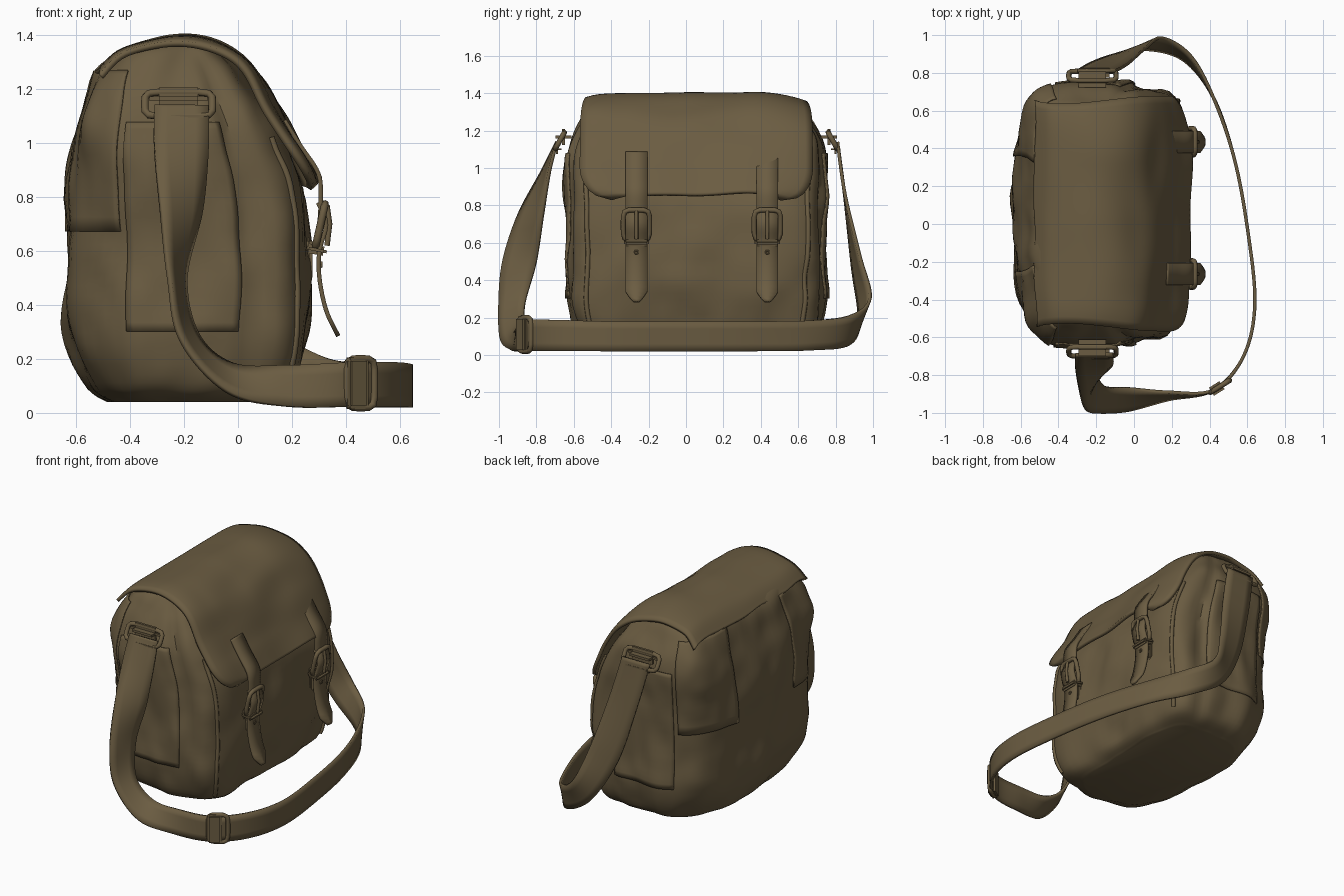
import bpy, bmesh, math
from mathutils import Vector, Matrix, noise

if "Cube" in bpy.data.objects:
    bpy.data.objects.remove(bpy.data.objects["Cube"])

canvas = bpy.data.materials.new("olive_brown_canvas")
canvas.use_nodes = True
canvas.diffuse_color = (0.147, 0.108, 0.054, 1)
canvas.node_tree.nodes["Principled BSDF"].inputs["Base Color"].default_value = canvas.diffuse_color
canvas.node_tree.nodes["Principled BSDF"].inputs["Roughness"].default_value = 0.9
MID = 0.055  # bag centre along y
SIDES = (-1, 1)


def spline(keys, t):
    """Catmull-Rom value through keys, t in 0..1."""
    n = len(keys) - 1
    i = min(int(t * n), n - 1)
    f = t * n - i
    a, b, c, d = (Vector(keys[min(max(i + k, 0), n)]) for k in (-1, 0, 1, 2))
    return b + 0.5 * f * ((c - a) + f * (2 * a - 5 * b + 4 * c - d + f * (3 * (b - c) + d - a)))


def link(name, bm, thickness=0):
    mesh = bpy.data.meshes.new(name)
    bmesh.ops.recalc_face_normals(bm, faces=bm.faces)
    bm.to_mesh(mesh)
    bm.free()
    mesh.materials.append(canvas)
    ob = bpy.data.objects.new(name, mesh)
    bpy.context.collection.objects.link(ob)
    if thickness:
        mod = ob.modifiers.new("thickness", "SOLIDIFY")
        mod.thickness, mod.offset = thickness, 0


def sheet(name, rows, closed=False, caps=False, thickness=0):
    """Skin rows of points."""
    bm = bmesh.new()
    vs = [[bm.verts.new(p) for p in row] for row in rows]
    for r, s in zip(vs, vs[1:]):
        for j in range(len(r) - (not closed)):
            k = (j + 1) % len(r)
            bm.faces.new((r[j], r[k], s[k], s[j]))
    if caps:
        bm.faces.new(vs[0])
        bm.faces.new(vs[-1])
    link(name, bm, thickness)


def box(name, centre, size, turn=0, tilt=0, bevel=0.012):
    bm = bmesh.new()
    bmesh.ops.create_cube(bm, size=1, matrix=Matrix.Diagonal((*size, 1)))
    bmesh.ops.bevel(bm, geom=bm.edges[:], offset=bevel, segments=2, affect="EDGES")
    bm.transform(Matrix.Translation(centre) @ Matrix.Rotation(turn, 4, "Z") @ Matrix.Rotation(tilt, 4, "Y"))
    link(name, bm)


def tube(name, points, radius, closed=False):
    data = bpy.data.curves.new(name, "CURVE")
    data.dimensions = "3D"
    data.bevel_depth, data.bevel_resolution = radius, 2
    data.use_fill_caps = True
    sp = data.splines.new("POLY")
    sp.points.add(len(points) - 1)
    for p, co in zip(sp.points, points):
        p.co = (*co, 1)
    sp.use_cyclic_u = closed
    data.materials.append(canvas)
    ob = bpy.data.objects.new(name, data)
    bpy.context.collection.objects.link(ob)


def ring(name, centre, u, v, radius):
    """Rounded rectangular wire frame spanned by half-axes u and v."""
    pts = []
    for i in range(24):
        c, s = math.cos(math.tau * i / 24), math.sin(math.tau * i / 24)
        r = (abs(c) ** 6 + abs(s) ** 6) ** (-1 / 6)
        pts.append(Vector(centre) + Vector(u) * c * r + Vector(v) * s * r)
    tube(name, pts, radius, True)


# Bag body: height, back x, front x, half width
LEVELS = [(0.04, -0.48, 0.12, 0.52), (0.1, -0.56, 0.2, 0.63), (0.3, -0.635, 0.25, 0.685),
          (0.5, -0.645, 0.262, 0.685), (0.8, -0.63, 0.238, 0.685), (1.0, -0.605, 0.165, 0.69),
          (1.15, -0.565, 0.09, 0.665), (1.27, -0.515, 0.01, 0.6), (1.34, -0.42, -0.07, 0.55),
          (1.37, -0.33, -0.13, 0.5)]


def body_point(a, t, out=0):
    z, back, front, half = spline(LEVELS, t)
    c, s = math.cos(a), math.sin(a)
    # the back corners grow squarer towards the top
    n = 3 + 5 * max(0, z - 0.7) if c < 0 else 6
    r = (abs(c) ** n + abs(s) ** n) ** (-1 / n)
    p = Vector(((back + front) / 2 + c * r * (front - back) / 2, MID + s * r * half, z))
    # soft creases plus the sunken gusset fold on both ends
    puff = out + 0.03 * noise.noise(Vector((p.x * 5, p.y * 4, p.z * 3)))
    puff += 0.012 * noise.noise(Vector((p.x * 11, p.y * 9, p.z * 7)))
    puff -= 0.04 * math.exp(-((c - 0.5) / 0.1) ** 2) * math.sin(math.pi * min(t * 1.1, 1))
    return p + Vector((c, s, 0)) * puff


def level_at(z):
    return min((i / 300 for i in range(301)), key=lambda t: abs(spline(LEVELS, t)[0] - z))


def patch(name, start, stop, bottom, top, side):
    """Thin cloth panel lying on the body between two angles and two heights."""
    low, high = level_at(bottom), level_at(top)
    sheet(name, [[body_point(side * math.radians(start + (stop - start) * j / 16), low + (high - low) * i / 20, 0.006)
                  for j in range(17)] for i in range(21)], thickness=0.008)


N = 96
sheet("bag_body", [[body_point(math.tau * j / N, i / 50) for j in range(N)] for i in range(51)],
      closed=True, caps=True)

# Back corner patches, end panels and front panel piping
for side in SIDES:
    patch("back_corner_patch", 120, 156, 0.67, 1.27, side)
    patch("end_panel", 66, 117, 0.3, 1.08, side)
    tube("front_seam", [body_point(side * math.radians(43), 0.12 + 0.45 * i / 30) for i in range(31)], 0.013)

# Flap wrapping over the top and hanging in front
FLAP = [(-0.52, 1.26), (-0.43, 1.34), (-0.25, 1.385), (-0.08, 1.36), (0.04, 1.28),
        (0.13, 1.14), (0.22, 0.99), (0.295, 0.86)]
rows = []
for i in range(49):
    t = i / 48
    x, z = spline(FLAP, t)
    k = min(1, max(0, (t - 0.83) / 0.17))
    half = 0.62 - 0.17 * (1 - math.sqrt(1 - k * k)) - 0.04 * math.exp(-((t - 0.2) / 0.25) ** 2)
    row = []
    for j in range(33):
        v = j / 16 - 1
        y = MID + v * half
        w = 0.022 * noise.noise(Vector((x * 4, y * 3, z * 4)))
        row.append((x + w - 0.03 * v ** 8 * t, y, z + w - 0.025 * v ** 8))
    rows.append(row)
sheet("flap", rows, thickness=0.022)

# Two closing straps with buckles
UPPER = [(0.16, 1.085), (0.22, 0.99), (0.285, 0.89), (0.295, 0.8), (0.29, 0.7)]
TAIL = [(0.285, 0.78), (0.315, 0.7), (0.29, 0.6), (0.29, 0.5), (0.315, 0.38), (0.36, 0.285)]
for y in (MID - 0.32, MID + 0.38):
    for name, path in (("closing_strap", UPPER), ("strap_tail", TAIL)):
        rows = []
        for i in range(25):
            x, z = spline(path, i / 24)
            tip = max(0, (i - 21) / 3) if path is TAIL else 0
            w = 0.058 * (1 - 0.75 * tip)
            rows.append([(x + 0.012, y + w * k, z) for k in (-1, 0, 1)])
        sheet(name, rows, thickness=0.016)
    ring("buckle_frame", (0.305, y, 0.695), (0, 0.07, 0), (0.018, 0, 0.08), 0.014)
    tube("buckle_prong", [(0.33, y, 0.77), (0.34, y, 0.7), (0.33, y, 0.62)], 0.01)
    box("buckle_keeper", (0.29, y, 0.605), (0.08, 0.135, 0.035), tilt=0.2)
    box("buckle_mount", (0.262, y, 0.57), (0.03, 0.1, 0.16))
    for z in (0.55, 0.46):
        ring("strap_eyelet", (0.31, y, z), (0, 0.008, 0), (0, 0, 0.008), 0.004)

# Shoulder strap: centre and half-width vector at each station
STRAP = [(-0.21, -0.69, 1.14, 0.1, 0, 0), (-0.21, -0.75, 0.98, 0.1, 0.02, 0),
         (-0.21, -0.83, 0.75, 0.075, 0.065, 0), (-0.225, -0.89, 0.5, 0.03, 0.09, 0),
         (-0.18, -0.93, 0.28, 0.03, 0.07, 0.01), (-0.03, -0.93, 0.13, 0.01, 0.06, 0.05),
         (0.18, -0.91, 0.1, 0, 0.02, 0.075), (0.42, -0.88, 0.105, 0, 0, 0.083),
         (0.58, -0.7, 0.105, 0, 0, 0.083), (0.64, -0.42, 0.1, 0, 0, 0.08),
         (0.6, -0.02, 0.1, 0, 0, 0.08), (0.53, 0.35, 0.1, 0, 0, 0.08),
         (0.42, 0.67, 0.105, 0, 0, 0.08), (0.28, 0.88, 0.135, 0.02, 0.01, 0.08),
         (0.1, 0.955, 0.25, 0.05, 0.03, 0.06), (-0.03, 0.91, 0.5, 0.09, 0.02, 0.03),
         (-0.13, 0.85, 0.85, 0.1, 0, 0.01), (-0.2, 0.81, 1.14, 0.1, 0, 0)]
rows = []
for i in range(137):
    p = spline(STRAP, i / 136)
    rows.append([Vector(p[:3]) + Vector(p[3:]) * k for k in (-1, -0.5, 0, 0.5, 1)])
sheet("shoulder_strap", rows, thickness=0.018)

# Strap length slider
turn = math.radians(32)
along = Vector((math.cos(turn), math.sin(turn), 0))
spot = Vector((0.455, -0.86, 0.11))
box("slider_band", spot - along * 0.02, (0.09, 0.05, 0.19), turn)
ring("slider_frame", spot, along * 0.06, (0, 0, 0.09), 0.014)

# Strap rings and sewn tabs on both ends
for side in SIDES:
    y = MID + side * 0.71
    ring("strap_ring", (-0.22, y + side * 0.02, 1.145), (0.125, 0, 0), (0, -side * 0.025, 0.045), 0.014)
    box("ring_tab", (-0.22, y, 1.165), (0.215, 0.085, 0.085), bevel=0.035)
    box("strap_loop", (-0.21, y + side * 0.035, 1.1), (0.2, 0.05, 0.05), bevel=0.02)

# Smooth shading with crisp edges
bpy.ops.object.select_all(action="DESELECT")
for ob in bpy.context.collection.objects:
    if ob.type == "MESH" and canvas.name in ob.data.materials:
        ob.select_set(True)
        bpy.context.view_layer.objects.active = ob
bpy.ops.object.shade_smooth_by_angle(angle=math.radians(35))
